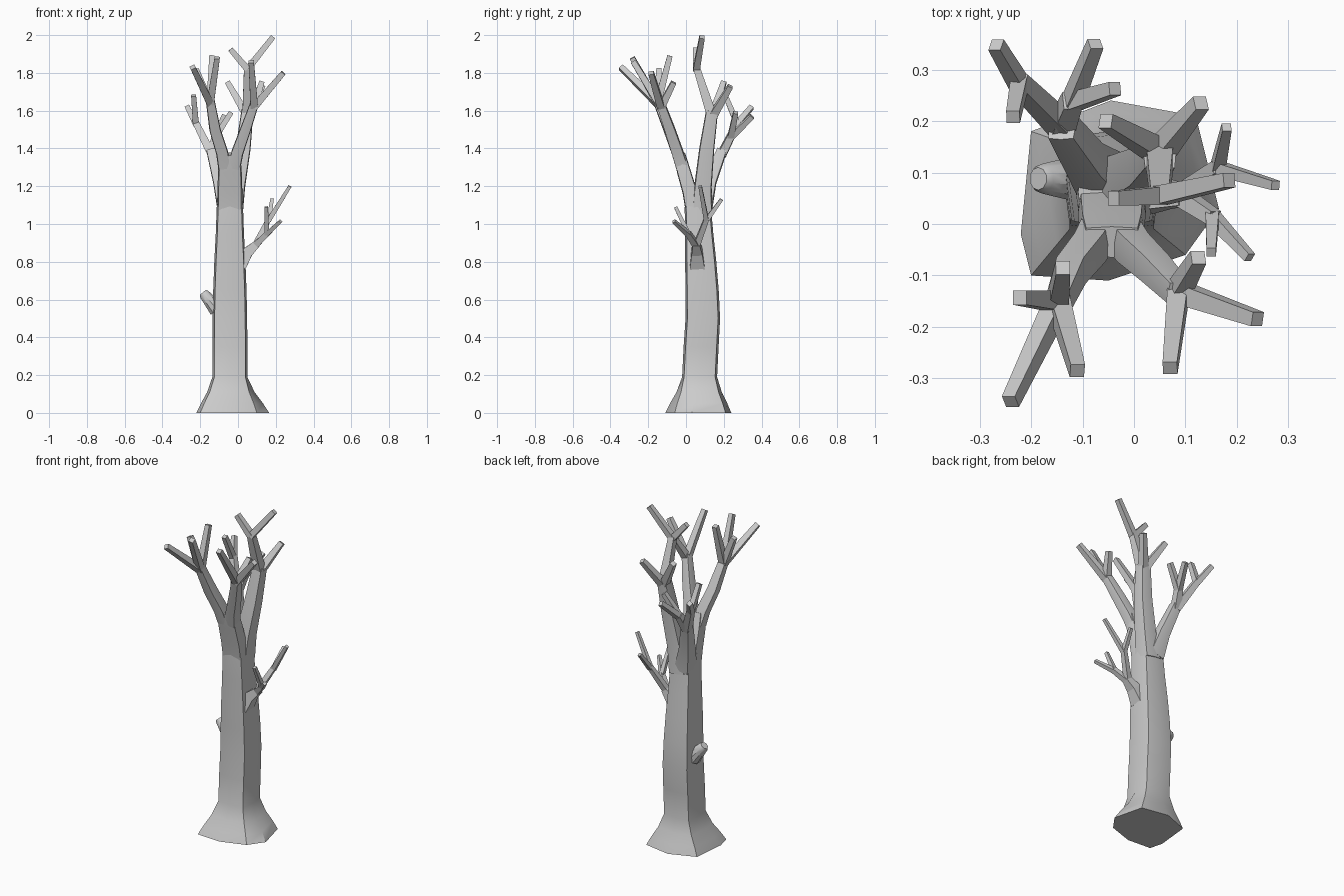
import bpy, bmesh, math
from mathutils import Vector

cube = bpy.data.objects.get("Cube")
if cube:
    bpy.data.objects.remove(cube, do_unlink=True)

bark = bpy.data.materials.new("pale_grey_bark")
bark.use_nodes = True
GREY = (0.6, 0.6, 0.6, 1)
bark.diffuse_color = GREY
bark.node_tree.nodes["Principled BSDF"].inputs["Base Color"].default_value = GREY


def skin(name, rings, smooth=True):
    """Join rings of points into a closed tube."""
    bm = bmesh.new()
    loops = [[bm.verts.new(p) for p in ring] for ring in rings]
    n = len(loops[0])
    for a, b in zip(loops, loops[1:]):
        for i in range(n):
            j = (i + 1) % n
            bm.faces.new((a[i], a[j], b[j], b[i]))
    bm.faces.new(loops[0][::-1])
    bm.faces.new(loops[-1])
    bmesh.ops.recalc_face_normals(bm, faces=bm.faces)
    mesh = bpy.data.meshes.new(name)
    bm.to_mesh(mesh)
    bm.free()
    mesh.materials.append(bark)
    obj = bpy.data.objects.new(name, mesh)
    bpy.context.collection.objects.link(obj)
    if smooth:
        bpy.ops.object.select_all(action='DESELECT')
        obj.select_set(True)
        bpy.context.view_layer.objects.active = obj
        bpy.ops.object.shade_smooth_by_angle(angle=math.radians(35))
    return obj


def section(bulge):
    """Unit square, with bulged side middles when bulge is above zero."""
    m = 1 + bulge
    if not bulge:
        return [(-1, -1), (1, -1), (1, 1), (-1, 1)]
    return [(-1, -1), (0, -m), (1, -1), (m, 0), (1, 1), (0, m), (-1, 1), (-m, 0)]


def limb(name, path, bulge=0.0):
    """Tapered square limb; each path item is x, y, z, half width, half depth."""
    pts = [Vector(p[:3]) for p in path]
    rings = []
    for i, p in enumerate(path):
        t = (pts[min(i + 1, len(pts) - 1)] - pts[max(i - 1, 0)]).normalized()
        u = Vector((0, 1, 0)).cross(t).normalized()
        v = t.cross(u)
        rings.append([pts[i] + u * a * p[3] + v * b * p[-1] for a, b in section(bulge)])
    return skin(name, rings, bulge > 0)


def twigs(name, joint, tips, start=0.02, end=0.014):
    """Several square twigs growing out of one joint."""
    for i, tip in enumerate(tips):
        limb(f"{name}_{i + 1}", [(*joint, start), (*tip, end)])


# Trunk with flared, irregular root foot
foot = [(-.2, -.1), (-.05, -.11), (.1, -.06), (.165, .03),
        (.12, .21), (-.045, .24), (-.2, .18), (-.22, -.02)]
collar = [(-.043 + a * .082, .072 + b * .082) for a, b in section(.13)]
rings = []
for z, f in ((0, 1), (.05, .72), (.11, .33), (.19, 0)):
    rings.append([(c[0] + (g[0] - c[0]) * f, c[1] + (g[1] - c[1]) * f, z)
                  for c, g in zip(collar, foot)])
for z, y, h in ((.35, .08, .082), (.5, .089, .081), (.65, .085, .078), (.8, .078, .073),
                (.95, .07, .066), (1.08, .063, .062), (1.16, .062, .058)):
    rings.append([(-.043 + a * h, y + b * h, z) for a, b in section(.13)])
skin("trunk", rings)

# Broken branch stub on the right side
axis = Vector((-.075, 0, .09)).normalized()
side = Vector((0, 1, 0))
up = axis.cross(side)
stub = []
for d, r in ((-.03, .045), (.03, .036), (.075, .029), (.088, .022)):
    c = Vector((-.13, .088, .57)) + axis * d
    stub.append([c + (side * math.cos(k * math.tau / 10) + up * math.sin(k * math.tau / 10)) * r
                 for k in range(10)])
skin("branch_stub", stub)

# Front limb, forking left and right
limb("front_limb", [(-.043, .045, 1.05, .06, .04), (-.043, .02, 1.17, .06, .035),
                    (-.043, -.012, 1.28, .057, .033), (-.043, -.035, 1.37, .05, .028)], .1)
limb("front_right_limb", [(-.072, -.02, 1.3, .03), (-.085, -.045, 1.38, .029),
                          (-.122, -.09, 1.5, .027), (-.148, -.155, 1.66, .021)], .1)
limb("front_left_limb", [(-.02, -.02, 1.3, .03), (-.003, -.045, 1.38, .029),
                         (.04, -.085, 1.5, .026), (.088, -.135, 1.64, .021)], .1)
twigs("front_right_twig", (-.147, -.15, 1.64),
      [(-.24, -.345, 1.83), (-.11, -.285, 1.88), (-.138, -.085, 1.89), (-.222, -.143, 1.82)])
twigs("front_left_twig", (.086, -.132, 1.62),
      [(.24, -.185, 1.8), (.07, -.28, 1.86), (.125, -.065, 1.75)])

# Back limb, forking twice
limb("back_limb", [(-.03, .085, 1.05, .05), (-.008, .09, 1.2, .042),
                   (.027, .11, 1.4, .036), (.05, .138, 1.6, .029)], .1)
twigs("back_twig", (.05, .14, 1.57), [(-.055, .2, 1.75), (.13, .235, 1.73)], .022)
limb("back_leader", [(.05, .138, 1.57, .027), (.05, .055, 1.83, .018)])
twigs("back_leader_twig", (.05, .055, 1.82), [(-.04, .05, 1.925), (.185, .085, 1.99)], .018)

# Limb leaning back and right, with two forks
limb("back_right_limb", [(-.06, .09, 1.08, .045), (-.095, .125, 1.22, .033),
                         (-.14, .19, 1.39, .025)], .1)
limb("back_right_outer", [(-.14, .19, 1.37, .022), (-.225, .275, 1.54, .017)])
limb("back_right_inner", [(-.14, .19, 1.37, .022), (-.12, .24, 1.47, .018)])
twigs("back_right_outer_twig", (-.223, .272, 1.53),
      [(-.268, .348, 1.62), (-.235, .208, 1.68)], .016, .013)
twigs("back_right_inner_twig", (-.12, .237, 1.46),
      [(-.075, .35, 1.57), (-.037, .263, 1.59)], .017, .013)

# Low side branch on the left
limb("side_branch", [(.005, .06, .78, .04), (.05, .058, .85, .029), (.1, .055, .895, .019)])
limb("side_branch_front", [(.09, .055, .885, .017), (.155, .012, .95, .014)])
limb("side_branch_back", [(.09, .055, .885, .017), (.165, .11, 1.03, .013)])
twigs("side_front_twig", (.152, .014, .945), [(.225, -.065, 1.015), (.15, -.055, 1.09)], .013, .009)
twigs("side_back_twig", (.163, .108, 1.02), [(.275, .075, 1.2), (.18, .188, 1.13)], .013, .009)
